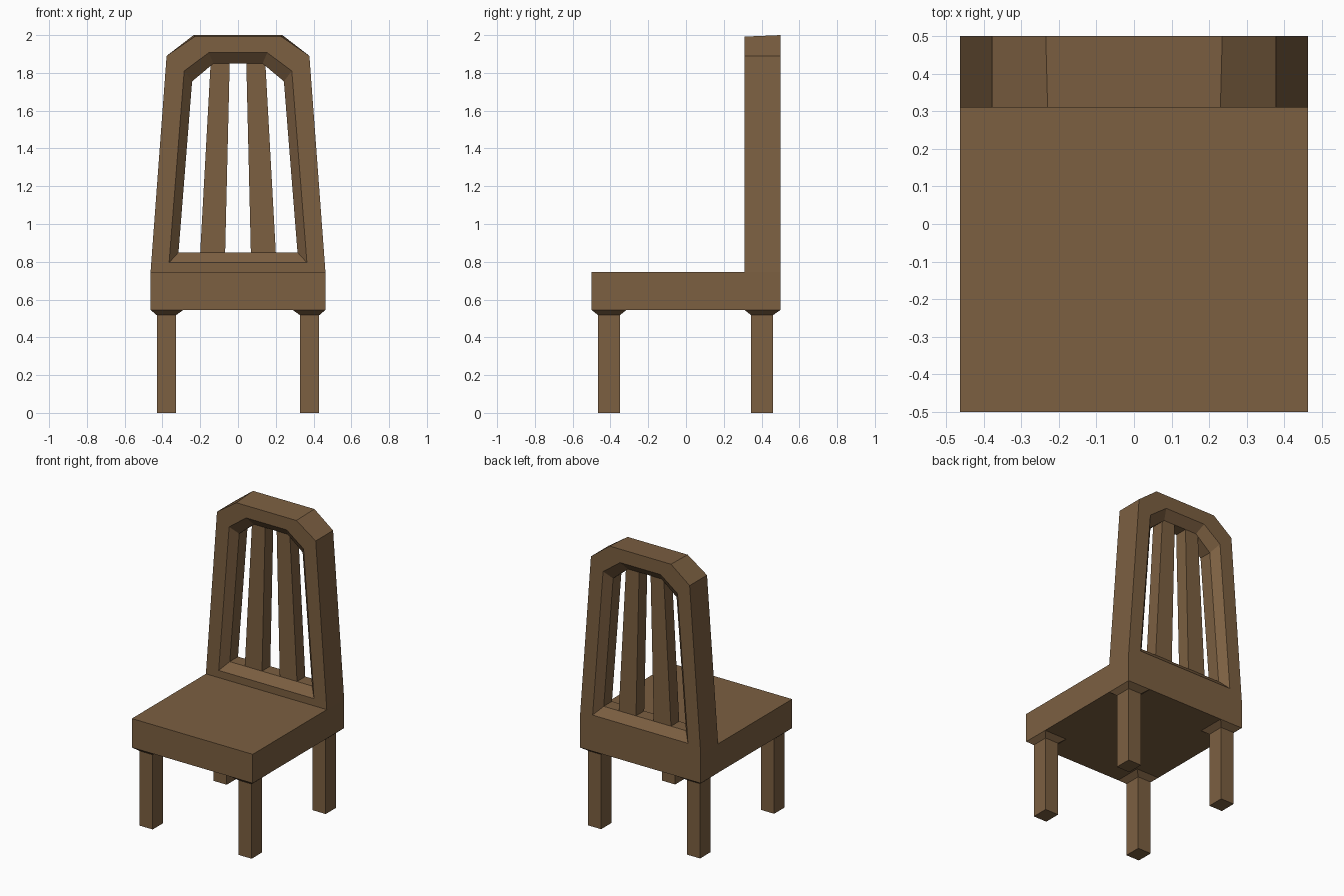
import bpy, bmesh

if "Cube" in bpy.data.objects:
    bpy.data.objects.remove(bpy.data.objects["Cube"])

wood = bpy.data.materials.new("brown wood")
wood.diffuse_color = (0.200, 0.115, 0.053, 1)
wood.use_nodes = True
wood.node_tree.nodes["Principled BSDF"].inputs["Base Color"].default_value = wood.diffuse_color


def make(name, rings, cap=True, closed=False):
    """Bridge equal-length rings of points into one flat-shaded object."""
    bm = bmesh.new()
    loops = [[bm.verts.new(p) for p in ring] for ring in rings]
    n = len(loops[0])
    pairs = list(zip(loops, loops[1:]))
    if closed:
        pairs.append((loops[-1], loops[0]))
    for a, b in pairs:
        for i in range(n):
            j = (i + 1) % n
            bm.faces.new((a[i], a[j], b[j], b[i]))
    if cap:
        bm.faces.new(loops[0])
        bm.faces.new(loops[-1])
    bmesh.ops.recalc_face_normals(bm, faces=bm.faces)
    mesh = bpy.data.meshes.new(name)
    bm.to_mesh(mesh)
    bm.free()
    mesh.materials.append(wood)
    obj = bpy.data.objects.new(name, mesh)
    bpy.context.collection.objects.link(obj)
    return obj


def rect(x0, x1, y0, y1, z):
    return [(x0, y0, z), (x1, y0, z), (x1, y1, z), (x0, y1, z)]


def arch(half, y):
    """Mirror the right half of a backrest outline (x, z) at depth y."""
    return [(x, y, z) for x, z in half] + [(-x, y, z) for x, z in reversed(half)]


# Seat slab
make("seat", [rect(-0.463, 0.463, -0.5, 0.5, z) for z in (0.545, 0.745)])

# Backrest frame with a chamfered opening on both sides
outer_front = [(0.463, 0.745), (0.378, 1.89), (0.23, 1.992)]
outer_back = [(0.463, 0.745), (0.378, 1.89), (0.235, 2.0)]
rim = [(0.365, 0.795), (0.285, 1.81), (0.155, 1.907)]
inner = [(0.315, 0.85), (0.243, 1.755), (0.13, 1.85)]
make("back_frame", [arch(outer_front, 0.31), arch(rim, 0.31), arch(inner, 0.36),
                    arch(inner, 0.45), arch(rim, 0.5), arch(outer_back, 0.5)],
     cap=False, closed=True)

for side, s in (("left", -1), ("right", 1)):
    # Tapered back slats
    make(f"{side}_slat", [rect(s * 0.068, s * 0.2, 0.36, 0.45, 0.85),
                          rect(s * 0.044, s * 0.145, 0.36, 0.45, 1.85)])
    # Legs flaring out where they meet the seat
    for end, y0, y1, f0, f1 in (("front", -0.465, -0.35, -0.5, -0.315),
                                ("back", 0.345, 0.46, 0.31, 0.5)):
        make(f"{end}_{side}_leg", [rect(s * 0.328, s * 0.43, y0, y1, 0),
                                   rect(s * 0.328, s * 0.43, y0, y1, 0.517),
                                   rect(s * 0.29, s * 0.463, f0, f1, 0.545)])
